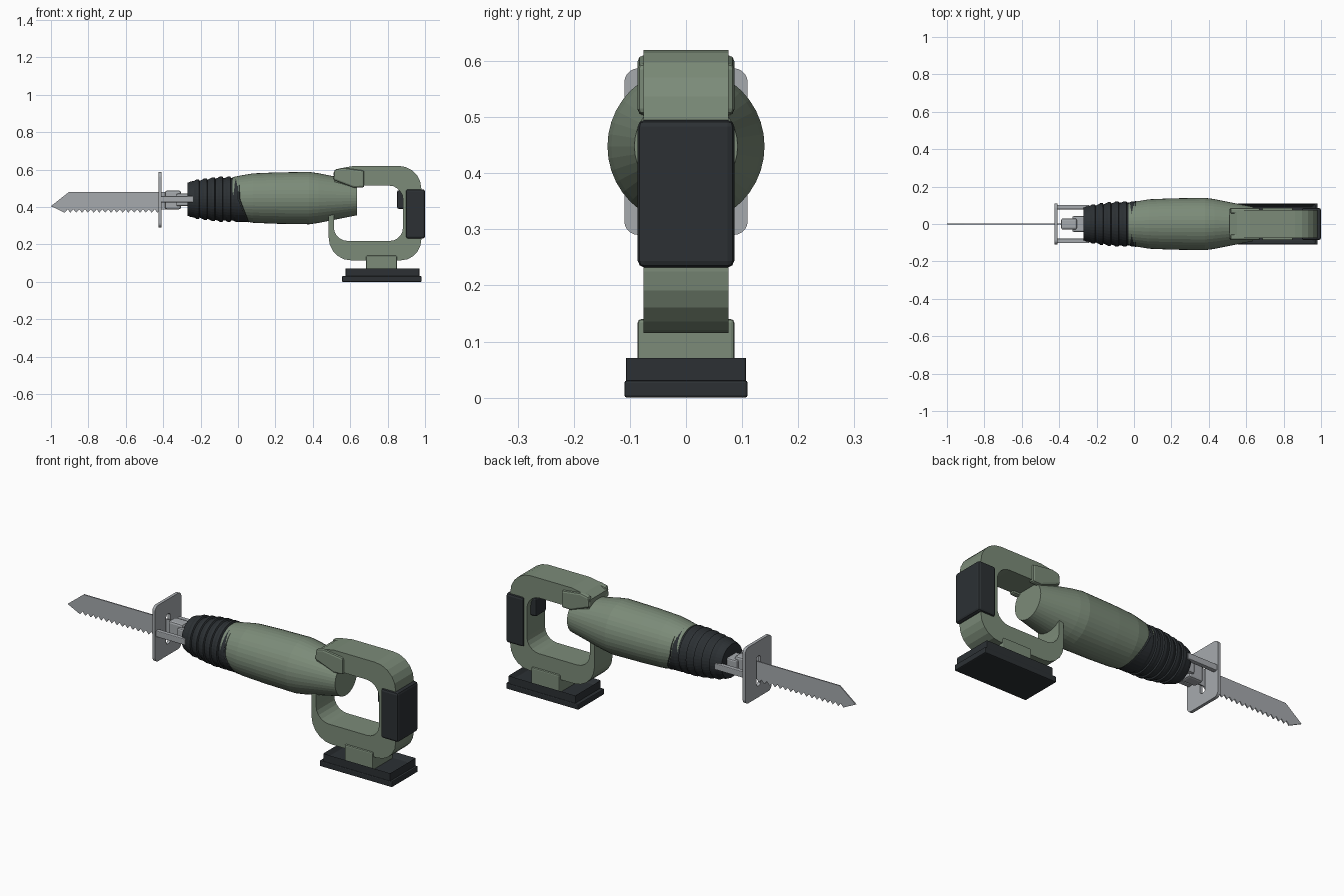
import bpy, bmesh, math
from mathutils import Vector

if "Cube" in bpy.data.objects:
    bpy.data.objects.remove(bpy.data.objects["Cube"])


def material(name, rgb):
    m = bpy.data.materials.new(name)
    m.diffuse_color = (*rgb, 1)
    m.use_nodes = True
    m.node_tree.nodes["Principled BSDF"].inputs["Base Color"].default_value = m.diffuse_color
    return m


GREEN = material("green_shell", (0.20, 0.26, 0.19))
DARK = material("dark_rubber", (0.025, 0.03, 0.034))
STEEL = material("steel", (0.38, 0.40, 0.42))


def finish(name, bm, mat, bevel=0):
    bmesh.ops.recalc_face_normals(bm, faces=bm.faces)
    me = bpy.data.meshes.new(name)
    bm.to_mesh(me)
    bm.free()
    ob = bpy.data.objects.new(name, me)
    bpy.context.collection.objects.link(ob)
    me.materials.append(mat)
    if bevel:
        mod = ob.modifiers.new("bevel", 'BEVEL')
        mod.width, mod.segments, mod.limit_method = bevel, 2, 'ANGLE'
    return ob


def box(name, x, y, z, mat, bevel=0.004, recess=None):
    bm = bmesh.new()
    bmesh.ops.create_cube(bm, size=1)
    for v in bm.verts:
        v.co = [(a + b) / 2 + c * (b - a) for c, (a, b) in zip(v.co, (x, y, z))]
    if recess:
        top = max(bm.faces, key=lambda f: f.calc_center_median().z)
        bmesh.ops.inset_region(bm, faces=[top], thickness=recess[0])
        bmesh.ops.translate(bm, verts=top.verts[:], vec=(0, 0, -recess[1]))
    return finish(name, bm, mat, bevel)


def rounded(points, segs=5):
    """Polygon corners (u, v[, radius]) to an outline with rounded corners."""
    out = []
    for i, p in enumerate(points):
        c = Vector(p[:2])
        if len(p) == 2:
            out.append(c)
            continue
        a = c + (Vector(points[i - 1][:2]) - c).normalized() * p[2]
        b = c + (Vector(points[(i + 1) % len(points)][:2]) - c).normalized() * p[2]
        m = a + b - c  # arc centre of a right-angle corner
        for k in range(segs + 1):
            t = math.pi / 2 * k / segs
            out.append(m + (a - m) * math.cos(t) + (b - m) * math.sin(t))
    return out


def prism(name, loops, place, depth, mat, bevel=0):
    """Fill outlines (the later ones are holes) and extrude by a vector."""
    bm = bmesh.new()
    edges = []
    for loop in loops:
        vs = [bm.verts.new(place(*p)) for p in loop]
        edges += [bm.edges.new((vs[i - 1], vs[i])) for i in range(len(vs))]
    if len(loops) == 1:
        bm.faces.new(vs)
    else:
        bmesh.ops.triangle_fill(bm, edges=edges, use_beauty=True)
    ext = bmesh.ops.extrude_face_region(bm, geom=bm.faces[:], use_keep_orig=True)
    moved = [g for g in ext["geom"] if isinstance(g, bmesh.types.BMVert)]
    bmesh.ops.translate(bm, verts=moved, vec=depth)
    return finish(name, bm, mat, bevel)


def lathe(name, profile, zc, mat, n=40, slant=0):
    """Revolve (x, radius) points about the tool axis."""
    bm = bmesh.new()
    rings = []
    for x, r in profile:
        ring = []
        for k in range(n):
            t = 2 * math.pi * k / n
            shift = slant * max(0, -math.sin(t)) if x > 0 else 0
            ring.append(bm.verts.new((x + shift, r * math.cos(t), zc + r * math.sin(t))))
        rings.append(ring)
    for a, b in zip(rings, rings[1:]):
        for k in range(n):
            bm.faces.new((a[k - 1], a[k], b[k], b[k - 1]))
    bm.faces.new(rings[0])
    bm.faces.new(rings[-1])
    return finish(name, bm, mat)


# Saw blade with a row of teeth
teeth = []
for i in range(17):
    x = -0.415 - i * 0.031
    teeth += [(x, 0.388), (x - 0.016, 0.37)]
blade = [(-1, 0.405), (-0.905, 0.48), (-0.33, 0.48), (-0.33, 0.388)] + teeth
prism("saw_blade", [blade], lambda u, v: (u, -0.003, v), (0, 0.006, 0), STEEL)

# Shoe plate with blade slot, and its two arms
plate = rounded([(-0.11, 0.29, 0.025), (0.11, 0.29, 0.025),
                 (0.11, 0.587, 0.025), (-0.11, 0.587, 0.025)])
slot = rounded([(-0.018, 0.35, 0.015), (0.018, 0.35, 0.015),
                (0.018, 0.51, 0.015), (-0.018, 0.51, 0.015)], 3)
prism("shoe_plate", [plate, slot], lambda u, v: (-0.426, u, v), (0.016, 0, 0), STEEL)
for side, s in (("front", -1), ("back", 1)):
    ys = sorted((s * 0.078, s * 0.102))
    box("shoe_arm_" + side, (-0.415, -0.24), ys, (0.425, 0.458), STEEL)

# Blade clamp and plunger rod
box("blade_clamp", (-0.39, -0.305), (-0.03, 0.03), (0.388, 0.488), STEEL, 0.01)
box("plunger_rod", (-0.33, -0.22), (-0.042, 0.042), (0.405, 0.472), STEEL, 0.008)

# Ribbed rubber boot
ribs = [(-0.27, 0.088), (-0.255, 0.094)]
for i in range(6):
    x = -0.235 + i * 0.042
    r = min(0.102 + i * 0.006, 0.118)
    ribs += [(x, r - 0.004), (x + 0.012, r + 0.003), (x + 0.026, r + 0.003), (x + 0.03, r - 0.004)]
ribs += [(0.005, 0.124), (0.012, 0.12)]
lathe("rubber_boot", ribs, 0.442, DARK, slant=0.05)

# Motor body
lathe("motor_body", [(-0.03, 0.112), (0.02, 0.122), (0.08, 0.132), (0.2, 0.137),
                     (0.38, 0.140), (0.43, 0.133), (0.50, 0.119), (0.635, 0.092)],
      0.448, GREEN)

# D-shaped handle
handle = rounded([(0.52, 0.50), (0.51, 0.585), (0.55, 0.608), (0.62, 0.62),
                  (0.98, 0.62, 0.12), (0.98, 0.115, 0.11), (0.485, 0.115, 0.12),
                  (0.485, 0.36), (0.512, 0.36), (0.512, 0.219, 0.075),
                  (0.882, 0.219, 0.07), (0.882, 0.515, 0.075), (0.60, 0.515)])
prism("handle_loop", [handle], lambda u, v: (u, -0.076, v), (0, 0.152, 0), GREEN)

# Side cheeks where the handle meets the body
cheek = [(0.51, 0.545), (0.515, 0.60), (0.56, 0.61), (0.675, 0.595), (0.675, 0.505), (0.62, 0.503)]
for side, s in (("front", -1), ("back", 1)):
    prism("handle_cheek_" + side, [cheek], lambda u, v: (u, s * 0.055, v),
          (0, s * 0.031, 0), GREEN, 0.01)

# Rear grip pad and trigger
box("rear_grip_pad", (0.897, 1.0), (-0.086, 0.086), (0.232, 0.495), DARK, 0.012)
box("trigger", (0.85, 0.90), (-0.045, 0.045), (0.39, 0.49), DARK, 0.01)

# Battery neck and battery
box("battery_neck", (0.685, 0.85), (-0.086, 0.086), (0.03, 0.14), GREEN, 0.006)
box("battery_tray", (0.575, 0.97), (-0.107, 0.107), (0.02, 0.073), DARK, 0.004, (0.025, 0.025))
box("battery_base", (0.556, 0.982), (-0.11, 0.11), (0, 0.031), DARK, 0.005)
